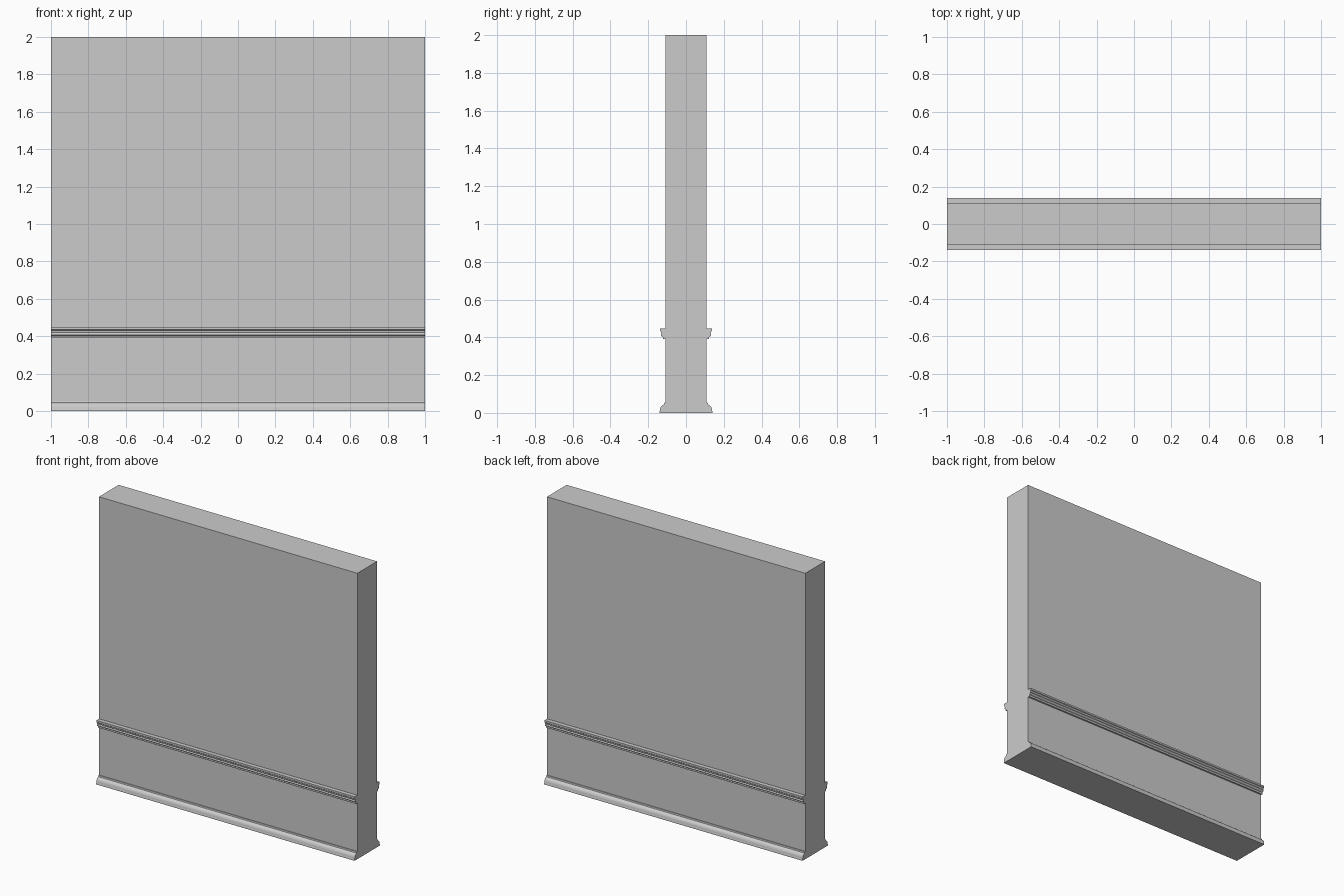
import bpy, bmesh, math

if "Cube" in bpy.data.objects:
    bpy.data.objects.remove(bpy.data.objects["Cube"])

LENGTH, HEIGHT, HALF = 2.0, 2.0, 0.109


def arc(cy, cz, ry, rz, a0, a1, n):
    """Points (y, z) along an elliptical arc, angles in degrees."""
    steps = [math.radians(a0 + (a1 - a0) * i / n) for i in range(n + 1)]
    return [(cy + ry * math.cos(a), cz + rz * math.sin(a)) for a in steps]


# Skirting: square foot, rounded shoulder, small top fillet
skirting = [(0.14, 0.0), (0.14, 0.007)]
skirting += arc(0.122, 0.012, 0.016, 0.028, 0, 80, 7)
skirting += [(0.121, 0.042), (0.117, 0.045), (0.115, 0.054), (HALF, 0.054)]

# Dado rail: lower fillet, half-round bead, cove, flat cap
rail = [(HALF, 0.39), (0.121, 0.39), (0.122, 0.402), (0.127, 0.405)]
rail += arc(0.126, 0.412, 0.007, 0.007, -70, 70, 5)
rail += [(0.131, 0.421), (0.133, 0.431), (0.138, 0.435), (0.138, 0.447), (HALF, 0.447)]

# Whole section: one side, then its mirror image
side = skirting + rail + [(HALF, HEIGHT)]
section = side + [(-y, z) for y, z in reversed(side)]

# Sweep the section along the wall
bm = bmesh.new()
face = bm.faces.new([bm.verts.new((-LENGTH / 2, y, z)) for y, z in section])
swept = bmesh.ops.extrude_face_region(bm, geom=[face], use_keep_orig=True)["geom"]
verts = [g for g in swept if isinstance(g, bmesh.types.BMVert)]
bmesh.ops.translate(bm, verts=verts, vec=(LENGTH, 0, 0))
bmesh.ops.recalc_face_normals(bm, faces=bm.faces[:])

mesh = bpy.data.meshes.new("wall_with_mouldings")
bm.to_mesh(mesh)
bm.free()
wall = bpy.data.objects.new("wall_with_mouldings", mesh)
bpy.context.collection.objects.link(wall)

# Smooth curves, sharp arrises
bpy.context.view_layer.objects.active = wall
wall.select_set(True)
bpy.ops.object.shade_smooth_by_angle(angle=math.radians(30))
